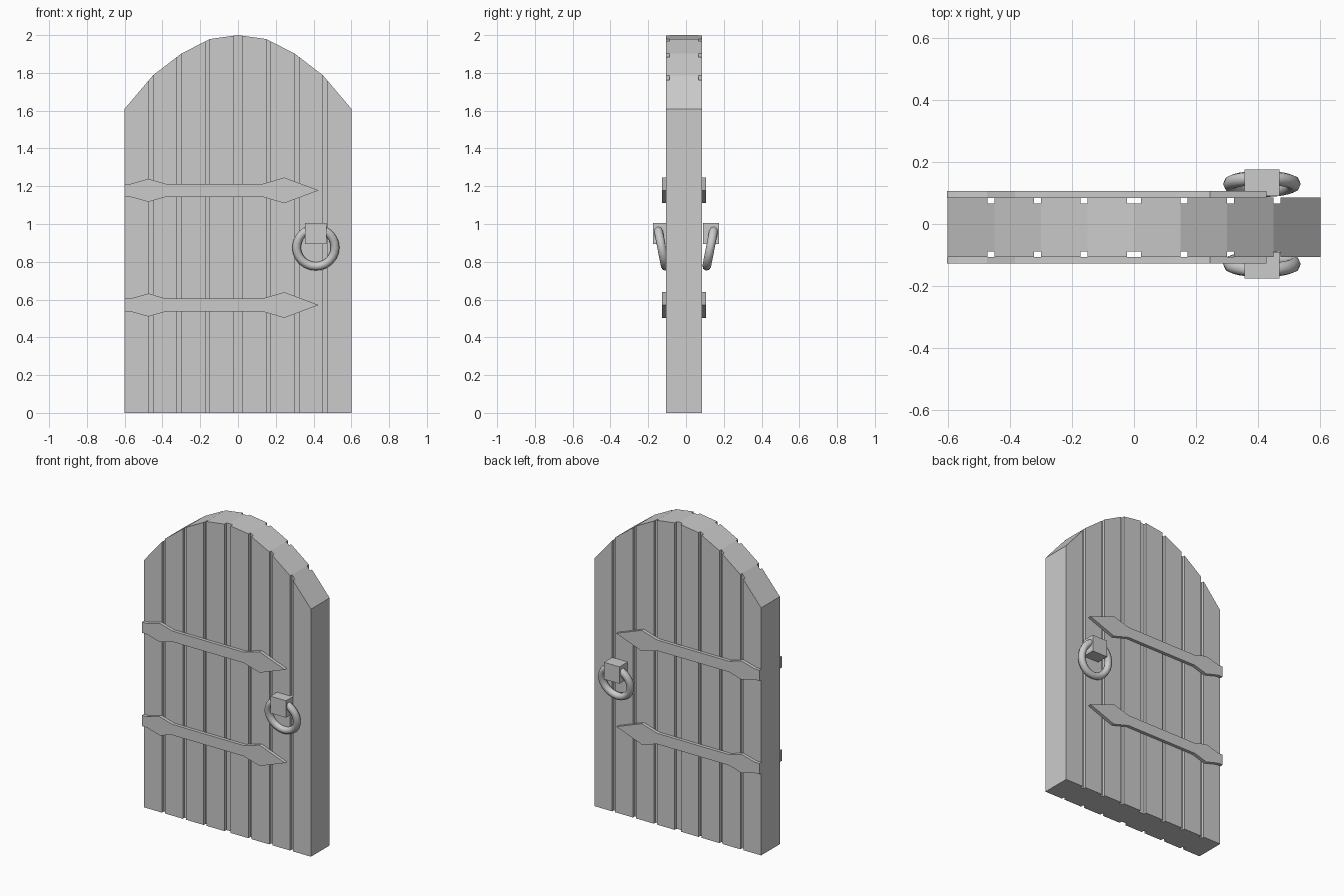
import bpy, bmesh
from math import radians
from mathutils import Matrix

if "Cube" in bpy.data.objects:
    bpy.data.objects.remove(bpy.data.objects["Cube"])

DOOR_Y = -0.011   # middle of the door slab
HALF = 0.096      # half of its thickness


def finish(bm, name):
    bmesh.ops.recalc_face_normals(bm, faces=bm.faces)
    me = bpy.data.meshes.new(name)
    bm.to_mesh(me)
    bm.free()
    ob = bpy.data.objects.new(name, me)
    bpy.context.collection.objects.link(ob)
    return ob


def slab(name, outline, y0, y1):
    """Extrude an (x, z) outline from y0 to y1."""
    bm = bmesh.new()
    face = bm.faces.new([bm.verts.new((x, y0, z)) for x, z in outline])
    ext = bmesh.ops.extrude_face_region(bm, geom=[face])
    verts = [g for g in ext["geom"] if isinstance(g, bmesh.types.BMVert)]
    bmesh.ops.translate(bm, verts=verts, vec=(0, y1 - y0, 0))
    return finish(bm, name)


def add_box(bm, x0, x1, y0, y1, z0, z1):
    m = Matrix.Translation(((x0 + x1) / 2, (y0 + y1) / 2, (z0 + z1) / 2))
    m = m @ Matrix.Diagonal((x1 - x0, y1 - y0, z1 - z0, 1))
    bmesh.ops.create_cube(bm, size=1, matrix=m)


# Arched door slab
arch = [(0.6, 1.61), (0.45, 1.787), (0.3, 1.902), (0.15, 1.979)]
outline = [(-0.6, 0), (0.6, 0)] + arch + [(0, 2.0)] + [(-x, z) for x, z in reversed(arch)]
door = slab("door_planks", outline, DOOR_Y - HALF, DOOR_Y + HALF)

# Grooves between the planks, on both faces
bm = bmesh.new()
spans = [(-0.022, 0.022)]
for x in (0.15, 0.3, 0.45):
    spans += [(x, x + 0.022), (-x - 0.022, -x)]
for x0, x1 in spans:
    for s in (-1, 1):
        ys = sorted((DOOR_Y + s * (HALF - 0.019), DOOR_Y + s * (HALF + 0.05)))
        add_box(bm, x0, x1, ys[0], ys[1], -0.1, 2.1)
cutter = finish(bm, "groove_cutter")
cutter.hide_render = True
cutter.hide_viewport = True
cut = door.modifiers.new("grooves", "BOOLEAN")
cut.operation = "DIFFERENCE"
cut.solver = "EXACT"
cut.object = cutter

# Iron hinge straps, two on each face
edge = [(-0.602, 0.035), (-0.568, 0.035), (-0.474, 0.061), (-0.384, 0.035),
        (0.132, 0.035), (0.245, 0.068)]
for zc, level in ((1.178, "upper"), (0.571, "lower")):
    pts = [(x, zc - h) for x, h in edge] + [(0.427, zc)]
    pts += [(x, zc + h) for x, h in reversed(edge)]
    for s, side in ((-1, "front"), (1, "back")):
        slab(f"{level}_strap_{side}", pts, DOOR_Y + s * (HALF - 0.001), DOOR_Y + s * 0.117)

# Ring handles hanging from square blocks, on both faces
for s, side in ((-1, "front"), (1, "back")):
    bm = bmesh.new()
    ys = sorted((s * 0.091, s * 0.175))
    add_box(bm, 0.356, 0.468, ys[0], ys[1], 0.895, 1.005)
    finish(bm, f"handle_block_{side}")
    bpy.ops.mesh.primitive_torus_add(
        major_segments=24, minor_segments=8, major_radius=0.102, minor_radius=0.023,
        location=(0.412, s * 0.129, 0.876), rotation=(radians(90 - s * 11), 0, 0))
    bpy.context.object.name = f"ring_handle_{side}"
    bpy.ops.object.shade_smooth()
